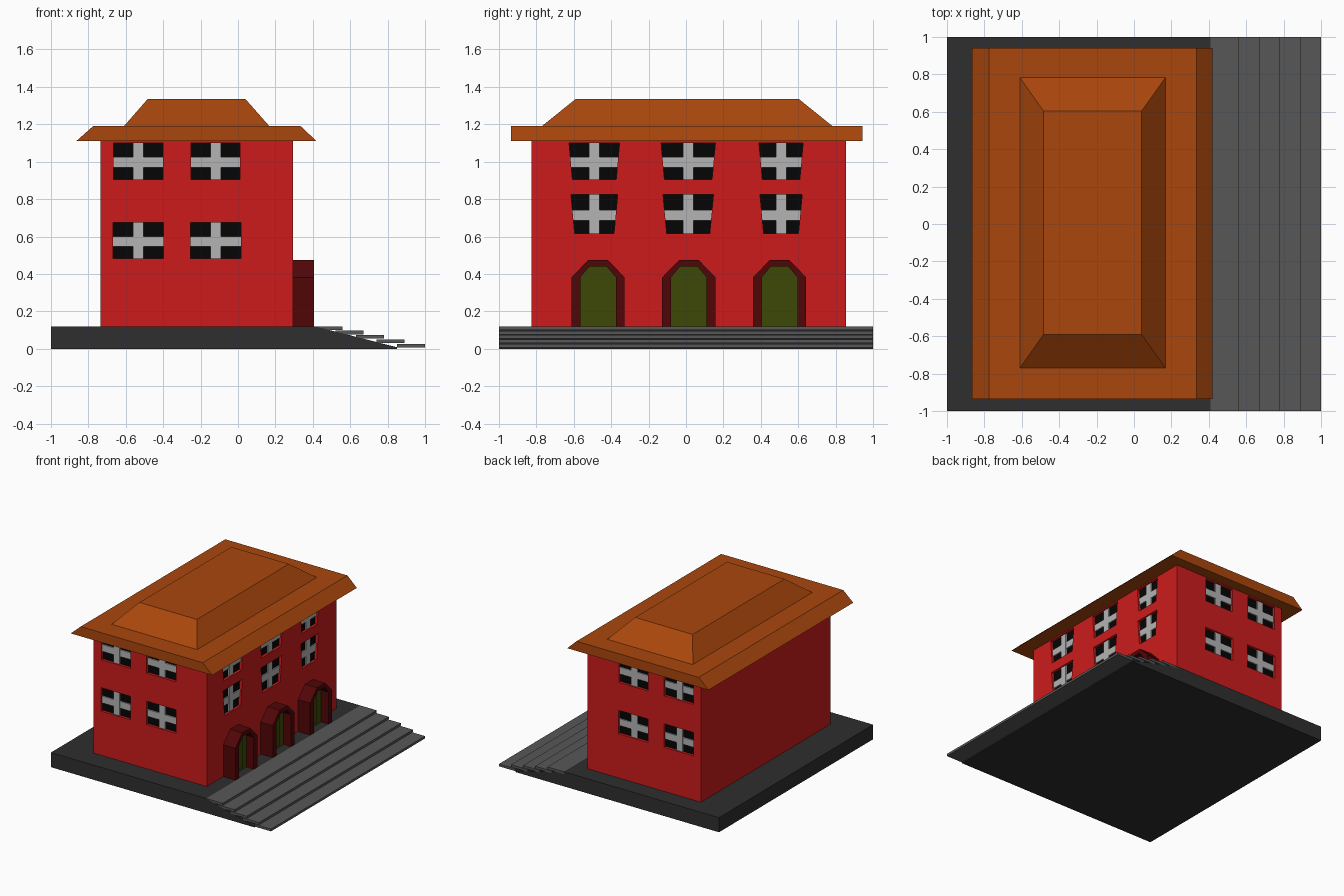
import bpy, bmesh

if "Cube" in bpy.data.objects:
    bpy.data.objects.remove(bpy.data.objects["Cube"])


def material(name, r, g, b):
    m = bpy.data.materials.new(name)
    m.diffuse_color = (*[(c / 255) ** 2.2 for c in (r, g, b)], 1)
    m.use_nodes = True
    m.node_tree.nodes["Principled BSDF"].inputs["Base Color"].default_value = m.diffuse_color
    return m


RED = material("red_wall", 203, 33, 33)
ORANGE = material("orange_roof", 168, 72, 20)
DARK = material("dark_stone", 50, 50, 50)
STONE = material("step_stone", 88, 88, 88)
BLACK = material("black_pane", 13, 13, 13)
WHITE = material("light_bar", 178, 178, 178)
MAROON = material("maroon_arch", 82, 14, 16)
OLIVE = material("olive_door", 64, 74, 14)


def loft(name, lower, upper, mat):
    """Solid between two matching point loops."""
    bm = bmesh.new()
    a = [bm.verts.new(p) for p in lower]
    b = [bm.verts.new(p) for p in upper]
    n = len(a)
    bm.faces.new(a)
    bm.faces.new(b[::-1])
    for i in range(n):
        j = (i + 1) % n
        bm.faces.new((a[i], b[i], b[j], a[j]))
    bmesh.ops.recalc_face_normals(bm, faces=bm.faces)
    me = bpy.data.meshes.new(name)
    bm.to_mesh(me)
    bm.free()
    me.materials.append(mat)
    ob = bpy.data.objects.new(name, me)
    bpy.context.collection.objects.link(ob)
    return ob


def prism(name, profile, axis, a, b, mat):
    """Extrude a (horizontal, z) profile along x or y from a to b."""
    def place(d):
        return [(d, u, z) if axis == "x" else (u, d, z) for u, z in profile]
    return loft(name, place(a), place(b), mat)


def rect(x0, x1, y0, y1, z):
    return [(x0, y0, z), (x1, y0, z), (x1, y1, z), (x0, y1, z)]


# Plinth with sloping front and overlapping stair treads
prism("plinth", [(-1, 0), (0.85, 0), (0.85, 0.008), (0.41, 0.12), (-1, 0.12)],
      "y", -1, 1, DARK)
for i in range(5):
    x, z = 0.41 + 0.11 * i, 0.12 - 0.0235 * i
    prism(f"step_{i + 1}", [(x, z - 0.019), (x + 0.15, z - 0.019), (x + 0.15, z), (x, z)],
          "y", -1, 1, STONE)

# House body
X0, X1, Y0, Y1 = -0.735, 0.295, -0.825, 0.855
walls = loft("walls", rect(X0, X1, Y0, Y1, 0.12), rect(X0, X1, Y0, Y1, 1.11), RED)

# Roof: eaves with sloped long sides, hipped cap above
loft("roof_eaves", rect(-0.865, 0.42, -0.935, 0.942, 1.11),
     rect(-0.775, 0.335, -0.935, 0.942, 1.19), ORANGE)
loft("roof_cap", rect(-0.61, 0.168, -0.77, 0.783, 1.19),
     rect(-0.483, 0.04, -0.59, 0.603, 1.335), ORANGE)

# Windows: axis, wall plane, outward sign, centre, half width top / bottom, z range
windows = []
for c, wu, wl in ((-0.49, 0.135, 0.125), (0.012, 0.145, 0.135), (0.508, 0.118, 0.113)):
    windows.append(("x", X1, 1, c, wu, wu - 0.018, 0.905, 1.10))
    windows.append(("x", X1, 1, c, wl, wl - 0.02, 0.615, 0.825))
for plane, sign in ((Y0, -1), (Y1, 1)):
    for c in (-0.533, -0.12):
        windows.append(("y", plane, sign, c, 0.132, 0.132, 0.905, 1.10))
        windows.append(("y", plane, sign, c, 0.135, 0.135, 0.482, 0.675))

for i, (axis, plane, s, c, wt, wb, z0, z1) in enumerate(windows, 1):
    def band(za, zb):
        def half(z):
            return wb + (wt - wb) * (z - z0) / (z1 - z0)
        return [(c - half(za), za), (c + half(za), za), (c + half(zb), zb), (c - half(zb), zb)]

    # Recess in the wall
    cutter = prism("window_cutter", band(z0, z1), axis, plane - s * 0.03, plane + s * 0.05, RED)
    mod = walls.modifiers.new("recess", "BOOLEAN")
    mod.operation, mod.solver, mod.object = "DIFFERENCE", "EXACT", cutter
    bpy.context.view_layer.objects.active = walls
    bpy.ops.object.modifier_apply(modifier=mod.name)
    bpy.data.objects.remove(cutter)

    # Pane and crossing bars
    zm = (z0 + z1) / 2 - 0.005
    prism(f"window_pane_{i}", band(z0, z1), axis, plane - s * 0.035, plane - s * 0.022, BLACK)
    prism(f"window_bar_across_{i}", band(zm - 0.028, zm + 0.028), axis,
          plane - s * 0.03, plane - s * 0.012, WHITE)
    prism(f"window_bar_upright_{i}",
          [(c - 0.028, z0), (c + 0.028, z0), (c + 0.028, z1), (c - 0.028, z1)],
          axis, plane - s * 0.03, plane - s * 0.011, WHITE)


def arch(c, w, shoulder, wt, top, z=0.12):
    return [(c - w, z), (c - w, shoulder), (c - wt, top),
            (c + wt, top), (c + w, shoulder), (c + w, z)]


# Arched doorways
for i, c in enumerate((-0.47, 0.015, 0.5), 1):
    outer, inner = arch(c, 0.142, 0.382, 0.052, 0.475), arch(c, 0.095, 0.382, 0.045, 0.441)
    prism(f"door_arch_{i}", outer + inner[::-1], "x", X1 - 0.005, 0.405, MAROON)
    prism(f"door_{i}", inner, "x", X1 - 0.005, 0.338, OLIVE)
    prism(f"door_panel_{i}", arch(c, 0.035, 0.395, 0.018, 0.42, 0.14), "x", 0.33, 0.344, OLIVE)
